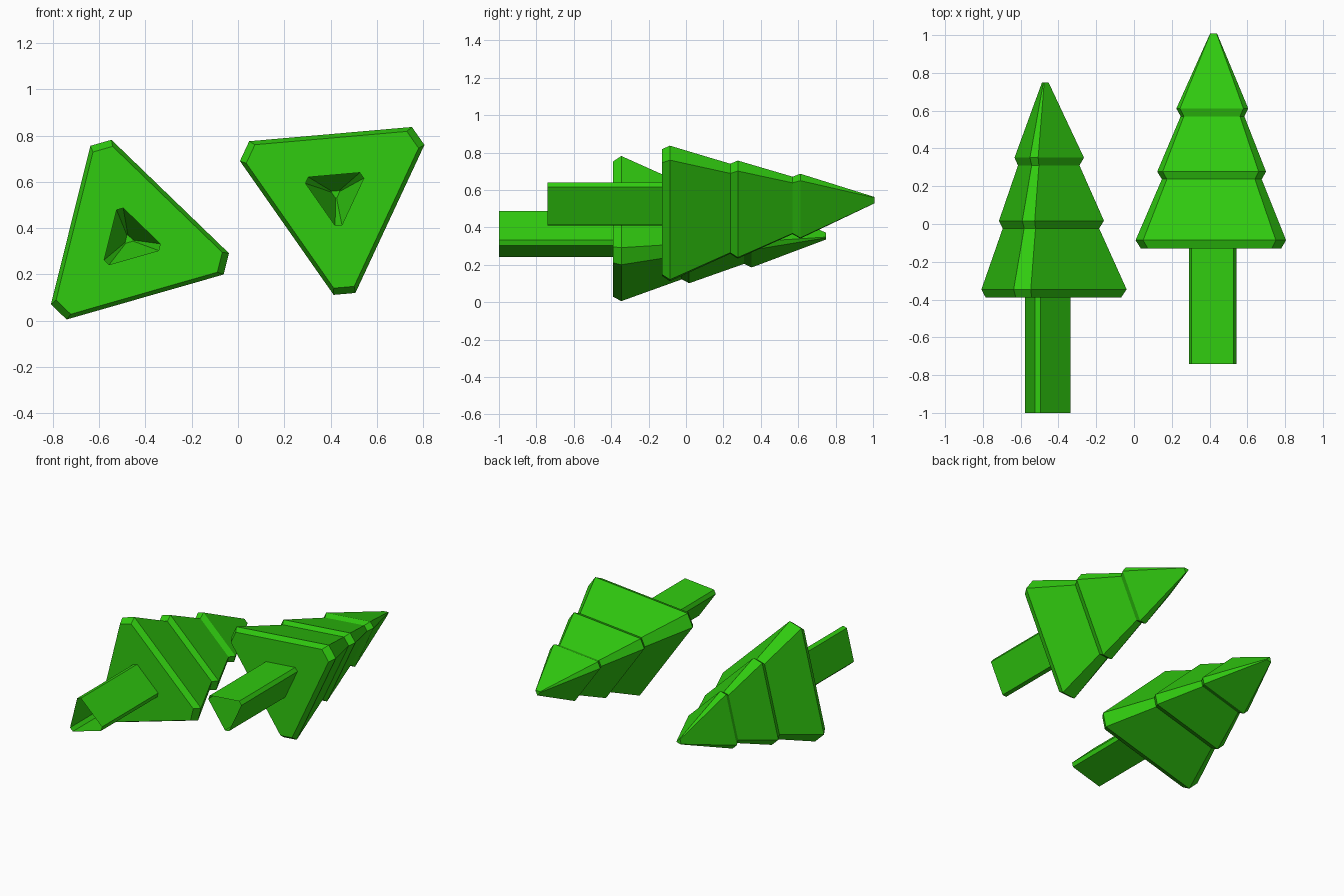
import bpy, bmesh
from math import radians, cos, sin

cube = bpy.data.objects.get("Cube")
if cube:
    bpy.data.objects.remove(cube)

# One leaf-green material
green = bpy.data.materials.new("leaf_green")
green.use_nodes = True
colour = (0.03, 0.6, 0.005, 1)
green.diffuse_color = colour
bsdf = green.node_tree.nodes["Principled BSDF"]
bsdf.inputs["Base Color"].default_value = colour
bsdf.inputs["Roughness"].default_value = 0.8

TRUNK_R = 0.138
CORNER = 6.2  # half-angle of each cut-off triangle corner, degrees


def loft(name, profile, centre, turn, cap_end=False):
    """Loft cut-corner triangles of (radius, y) along y."""
    bm = bmesh.new()
    angles = [radians(turn + 120 * i + s * CORNER) for i in range(3) for s in (-1, 1)]
    rings = [[bm.verts.new((r * cos(a), y, r * sin(a))) for a in angles]
             for r, y in profile]
    for low, high in zip(rings, rings[1:]):
        for i in range(6):
            j = (i + 1) % 6
            bm.faces.new((low[i], high[i], high[j], low[j]))
    if cap_end:
        bm.faces.new(rings[-1][::-1])
    mesh = bpy.data.meshes.new(name)
    bm.to_mesh(mesh)
    bm.free()
    mesh.materials.append(green)
    obj = bpy.data.objects.new(name, mesh)
    obj.location = centre
    bpy.context.collection.objects.link(obj)


# Three hollow tiers: underside, bevelled rims and the blunt tip
TIERS = [(TRUNK_R, 0), (0.408, 0), (0.437, 0.043),
         (0.29, 0.366), (0.316, 0.406),
         (0.185, 0.699), (0.209, 0.74), (0.02, 1.138)]

# Open-ended triangular trunk
TRUNK = [(TRUNK_R, -0.611), (TRUNK_R, 0)]

# Two trees lying down, each rolled differently
for side, centre, turn in (("right", (-0.472, -0.389, 0.351), 106),
                           ("left", (0.422, -0.129, 0.549), 35)):
    loft(side + "_tree_branches", TIERS, centre, turn, cap_end=True)
    loft(side + "_tree_trunk", TRUNK, centre, turn)
